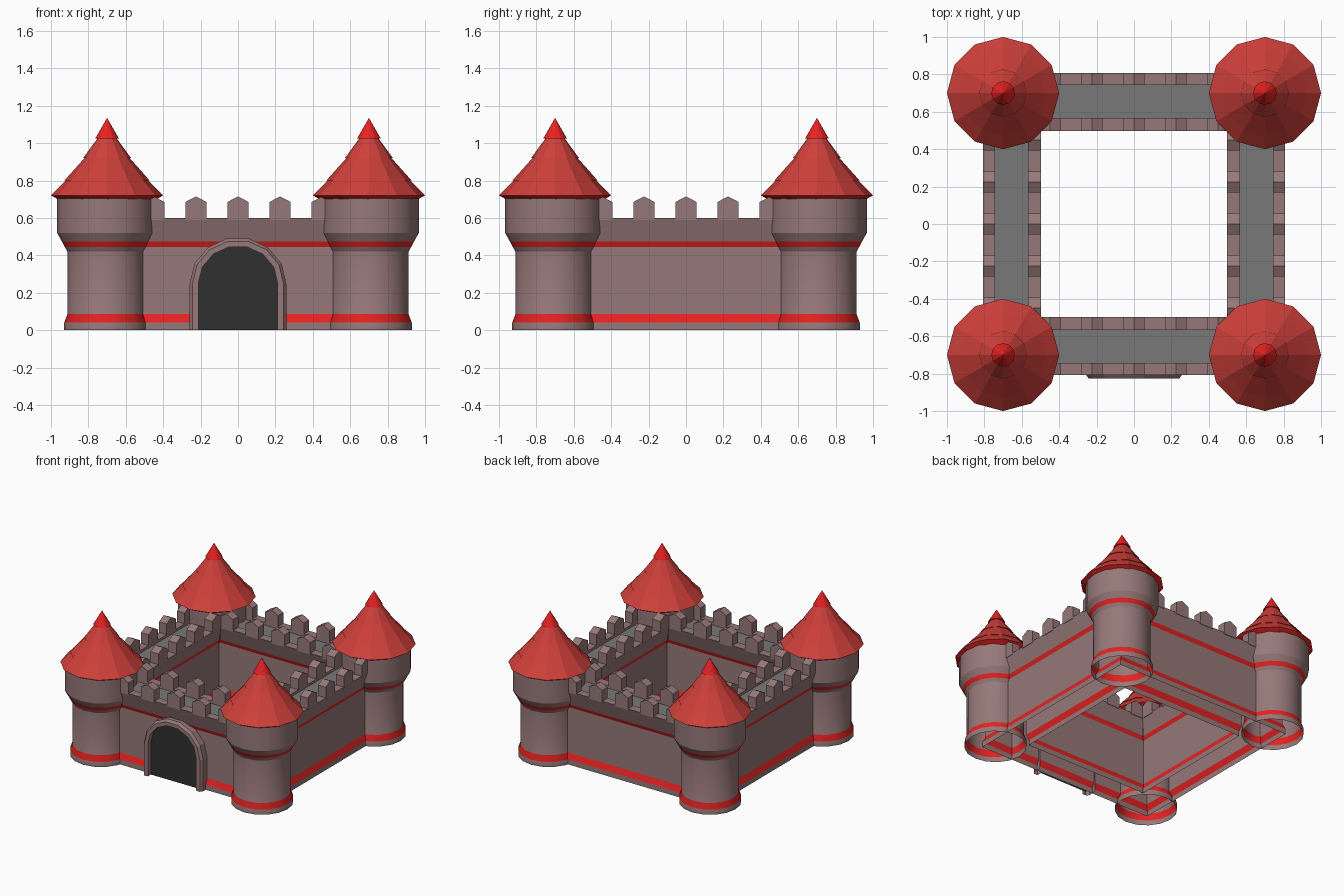
import bpy, bmesh, math
from mathutils import Matrix, Vector

if "Cube" in bpy.data.objects:
    bpy.data.objects.remove(bpy.data.objects["Cube"])


def mat(name, rgb):
    m = bpy.data.materials.new(name)
    m.diffuse_color = (*rgb, 1)
    m.use_nodes = True
    m.node_tree.nodes["Principled BSDF"].inputs["Base Color"].default_value = m.diffuse_color
    return m


STONE, RED, ROOF, WALK, DARK = range(5)
MATS = [mat("stone", (0.31, 0.19, 0.19)), mat("bright_red", (0.80, 0.016, 0.016)),
        mat("roof_red", (0.62, 0.05, 0.042)), mat("walkway_grey", (0.19, 0.19, 0.19)),
        mat("door_dark", (0.03, 0.03, 0.03))]


def to_mesh(name, bm):
    me = bpy.data.meshes.new(name)
    bm.to_mesh(me)
    bm.free()
    for m in MATS:
        me.materials.append(m)
    return me


def place(name, me, loc=(0, 0, 0)):
    ob = bpy.data.objects.new(name, me)
    ob.location = loc
    bpy.context.collection.objects.link(ob)
    return ob


def lathe(name, profile, n, turn=0.0, scale=1.0):
    """Spin (radius, z, material of the band above) points around z with n sides."""
    bm = bmesh.new()
    rings = []
    for r, z, _ in profile:
        if r == 0:
            rings.append([bm.verts.new((0, 0, z))] * n)
        else:
            rings.append([bm.verts.new((r * scale * math.cos(turn + i * math.tau / n),
                                        r * scale * math.sin(turn + i * math.tau / n), z))
                          for i in range(n)])
    for k in range(len(rings) - 1):
        a, b = rings[k], rings[k + 1]
        for i in range(n):
            j = (i + 1) % n
            vs = list(dict.fromkeys([a[i], a[j], b[j], b[i]]))
            bm.faces.new(vs).material_index = profile[k][2]
    return to_mesh(name, bm)


# Ring wall: square lathe, outside up, over the walkway, down the courtyard side
wall = [(0.772, 0, STONE), (0.772, 0.04, RED), (0.755, 0.085, STONE), (0.755, 0.445, RED),
        (0.768, 0.475, STONE), (0.808, 0.60, STONE), (0.742, 0.60, STONE),
        (0.742, 0.58, WALK), (0.568, 0.58, STONE), (0.568, 0.60, STONE),
        (0.498, 0.60, STONE), (0.538, 0.475, RED), (0.55, 0.445, STONE),
        (0.55, 0.085, RED), (0.535, 0.04, STONE), (0.535, 0, STONE)]
place("ring_wall", lathe("ring_wall", wall, 4, math.pi / 4, math.sqrt(2)))

# Corner towers with flared heads and stepped roofs
tower = lathe("tower", [(0.224, 0, STONE), (0.224, 0.04, RED), (0.207, 0.085, STONE),
                        (0.207, 0.42, STONE), (0.221, 0.445, RED), (0.237, 0.475, STONE),
                        (0.262, 0.52, STONE), (0.262, 0.705, STONE)], 16)
roof = lathe("tower_roof", [(0, 0.70, RED), (0.262, 0.70, RED), (0.30, 0.72, ROOF),
                            (0.218, 0.803, RED), (0.228, 0.80, ROOF),
                            (0.118, 0.923, RED), (0.128, 0.92, ROOF),
                            (0.05, 1.027, RED), (0.063, 1.025, RED), (0, 1.135, RED)], 12)
for sx, sn in ((-1, "left"), (1, "right")):
    for sy, fn in ((-1, "front"), (1, "back")):
        t = place(f"tower_{fn}_{sn}", tower, (0.705 * sx, 0.705 * sy, 0))
        place(f"tower_roof_{fn}_{sn}", roof, (0.7 * sx, 0.7 * sy, 0))
bpy.context.view_layer.objects.active = t
t.select_set(True)
bpy.ops.object.shade_smooth_by_angle(angle=math.radians(24))

# Gabled battlements, two rows on each of the four sides
bm = bmesh.new()
gable = [(-0.057, 0.59), (0.057, 0.59), (0.057, 0.685), (0, 0.715), (-0.057, 0.685)]
for side in range(4):
    rot = Matrix.Rotation(side * math.pi / 2, 3, 'Z')
    for y0, y1 in ((-0.808, -0.742), (-0.568, -0.498)):
        for k in range(-2, 3):
            f, b = [[bm.verts.new(rot @ Vector((k * 0.225 + x, y, z))) for x, z in gable]
                    for y in (y0, y1)]
            bm.faces.new(f)
            bm.faces.new(b[::-1])
            for i in range(5):
                j = (i + 1) % 5
                bm.faces.new((f[j], f[i], b[i], b[j]))
place("battlements", to_mesh("battlements", bm))


# Gate: arched frame with a bevelled outer edge, and a dark door
def arch(w, top, y):
    pts = [(w, 0)] + [(w * math.cos(a), 0.25 + (top - 0.25) * math.sin(a) / 0.975)
                      for a in (i * math.pi / 7 for i in range(8))] + [(-w, 0)]
    return [bm.verts.new((x, y, z)) for x, z in pts]


bm = bmesh.new()
loops = [arch(0.258, 0.49, -0.74), arch(0.258, 0.49, -0.805), arch(0.243, 0.475, -0.825),
         arch(0.212, 0.445, -0.825), arch(0.212, 0.445, -0.785)]
for a, b in zip(loops, loops[1:]):
    for i in range(9):
        bm.faces.new((a[i], a[i + 1], b[i + 1], b[i]))
place("gate_frame", to_mesh("gate_frame", bm))
bm = bmesh.new()
bm.faces.new(arch(0.212, 0.445, -0.786)[::-1]).material_index = DARK
bmesh.ops.recalc_face_normals(bm, faces=bm.faces)
for f in bm.faces:
    if f.normal.y > 0:
        f.normal_flip()
place("gate_door", to_mesh("gate_door", bm))
